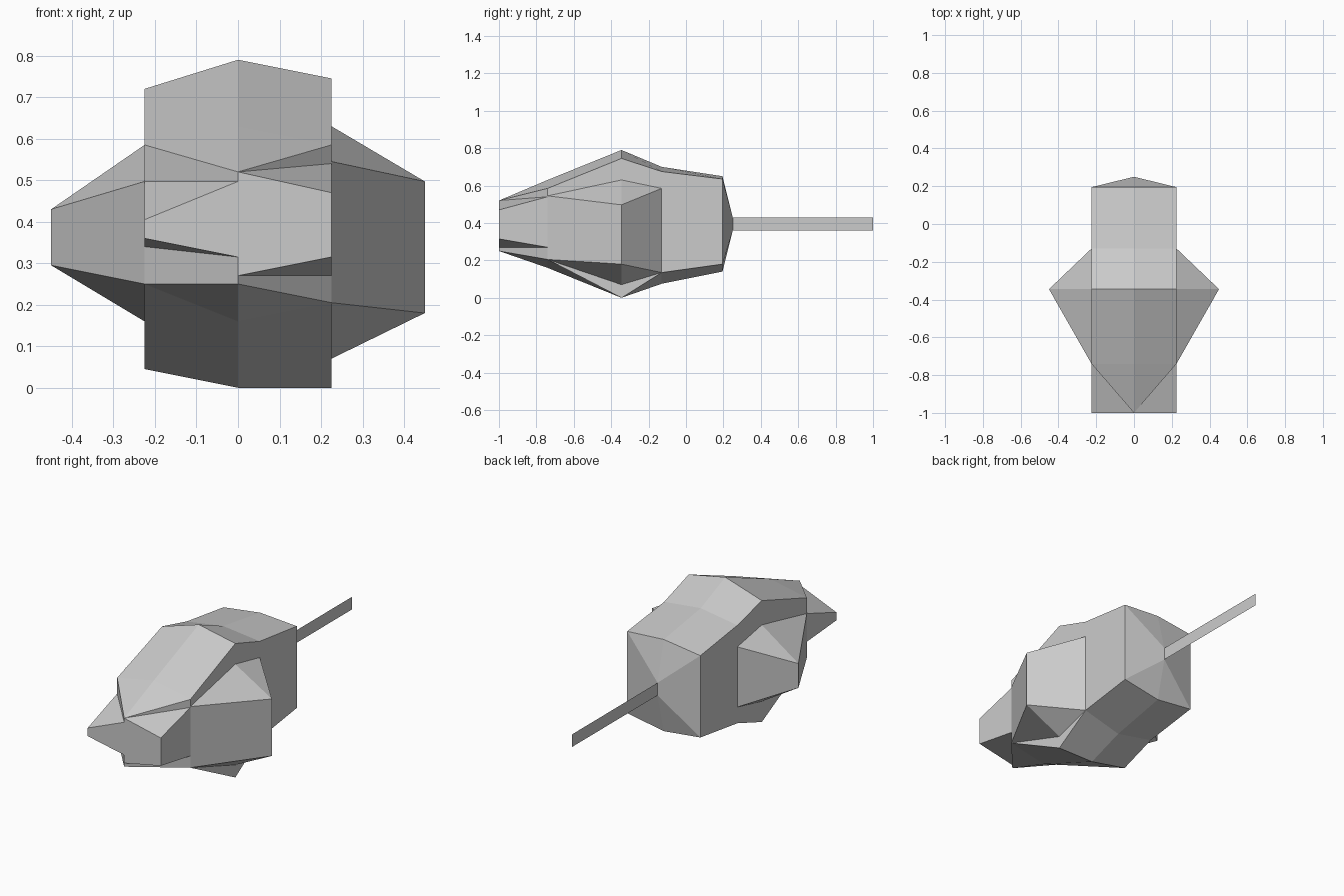
import bpy, bmesh

if "Cube" in bpy.data.objects:
    bpy.data.objects.remove(bpy.data.objects["Cube"])


def finish(name, bm):
    bmesh.ops.remove_doubles(bm, verts=bm.verts, dist=1e-4)
    bmesh.ops.dissolve_degenerate(bm, edges=bm.edges, dist=1e-4)
    bmesh.ops.recalc_face_normals(bm, faces=bm.faces)
    me = bpy.data.meshes.new(name)
    bm.to_mesh(me)
    bm.free()
    ob = bpy.data.objects.new(name, me)
    bpy.context.collection.objects.link(ob)
    return ob


def wedge(name, columns):
    """Upright solid over a plan outline; columns are (x, y, low z, high z).
    Caps fan out from the first column."""
    bm = bmesh.new()
    lo = [bm.verts.new((x, y, a)) for x, y, a, b in columns]
    hi = [bm.verts.new((x, y, b)) for x, y, a, b in columns]
    n = len(columns)
    for i in range(n):
        j = (i + 1) % n
        bm.faces.new((lo[i], lo[j], hi[j], hi[i]))
    for i in range(1, n - 1):
        bm.faces.new((hi[0], hi[i], hi[i + 1]))
        bm.faces.new((lo[0], lo[i + 1], lo[i]))
    return finish(name, bm)


# body: lofted stations (y, half width, tops L/C/R, bottoms L/C/R)
stations = [
    (-1.0, 0.0, (.52, .52, .52), (.25, .25, .25)),
    (-.74, .225, (.585, .63, .585), (.25, .16, .205)),
    (-.345, .225, (.72, .79, .745), (.045, 0, 0)),
    (-.13, .225, (.665, .70, .675), (.12, .075, .135)),
    (.195, .225, (.62, .65, .635), (.165, .14, .18)),
    (.25, 0.0, (.43, .43, .43), (.36, .36, .36)),
]
bm = bmesh.new()
rings = []
for y, w, top, bot in stations:
    pts = [(-w, top[0]), (0, top[1]), (w, top[2]),
           (w, bot[2]), (0, bot[1]), (-w, bot[0])]
    rings.append([bm.verts.new((x, y, z)) for x, z in pts])
for a, b in zip(rings, rings[1:]):
    for i in range(6):
        j = (i + 1) % 6
        bm.faces.new((a[i], a[j], b[j], b[i]))
finish("body", bm)

# side bulges, the right one taller than the left
wedge("right_bulge", [(.45, -.345, .18, .497), (.225, -.13, .135, .585),
                      (.225, -.345, .07, .63), (.225, -.74, .205, .545)])
wedge("left_bulge", [(-.45, -.345, .295, .43), (-.225, -.13, .21, .545),
                     (-.225, -.345, .16, .585), (-.225, -.74, .25, .497)])

# snout corners that square off the pointed front
wedge("right_snout", [(0, -1, .27, .52), (.225, -1, .315, .47),
                      (.225, -.74, .27, .54)])
wedge("left_snout", [(0, -1, .315, .497), (-.225, -1, .36, .405),
                     (-.225, -.74, .34, .497)])

# flat tail blade
bm = bmesh.new()
bm.faces.new([bm.verts.new((0, y, z)) for y, z in
              ((.25, .36), (1, .36), (1, .43), (.25, .43))])
finish("tail", bm)
